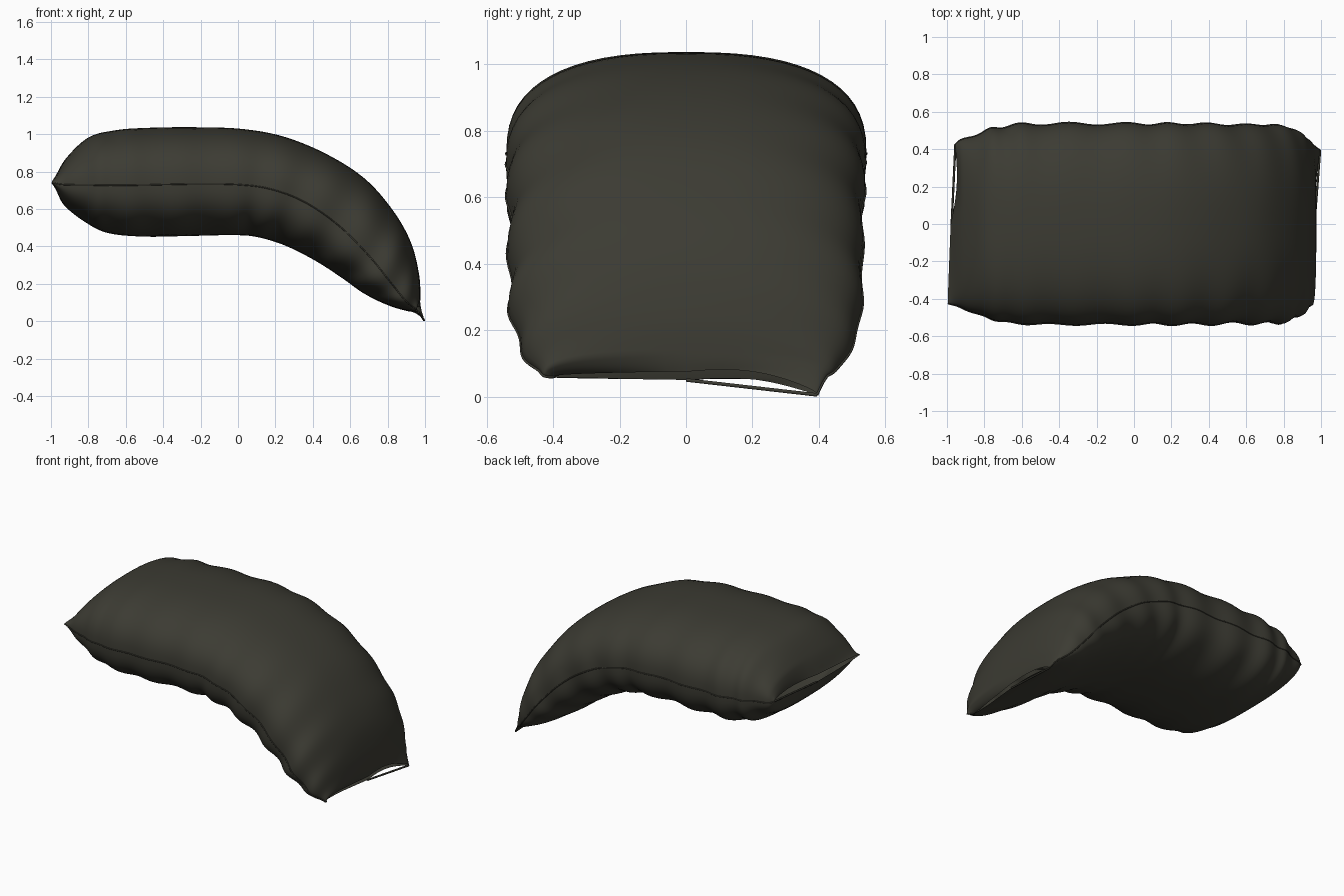
import bpy, math

if "Cube" in bpy.data.objects:
    bpy.data.objects.remove(bpy.data.objects["Cube"])

# one flat cloth colour
cloth = bpy.data.materials.new("dark_olive_cloth")
cloth.diffuse_color = (0.045, 0.044, 0.033, 1)
cloth.use_nodes = True
cloth.node_tree.nodes["Principled BSDF"].inputs["Base Color"].default_value = cloth.diffuse_color

# stations along the bag: seam x z, top x z, bottom x z, half width
STATIONS = [
    (-.975, .74, -.98, .765, -.975, .715, .425),
    (-.93, .73, -.92, .87, -.93, .62, .445),
    (-.80, .728, -.80, .982, -.81, .525, .495),
    (-.68, .726, -.66, 1.02, -.69, .47, .525),
    (-.50, .728, -.50, 1.033, -.50, .452, .535),
    (-.25, .733, -.25, 1.037, -.28, .455, .535),
    (0, .73, .02, 1.028, -.03, .46, .535),
    (.18, .705, .25, .985, .10, .45, .535),
    (.36, .635, .48, .89, .25, .405, .535),
    (.54, .51, .68, .76, .41, .325, .53),
    (.70, .35, .83, .59, .55, .235, .53),
    (.81, .215, .925, .42, .67, .15, .52),
    (.90, .105, .968, .25, .79, .09, .475),
    (.955, .062, .975, .13, .90, .055, .425),
    (.97, .05, .97, .075, .965, .05, .395),
]
STEPS, SIDES, POWER = 8, 64, 0.8
LAST = len(STATIONS) - 1


def spline(s):
    """Smooth interpolation of all station values."""
    i = min(int(s), LAST - 1)
    t = s - i
    a, b, c, d = (STATIONS[max(0, min(LAST, i + k))] for k in (-1, 0, 1, 2))
    return [q + .5 * t * (r - p + t * (2 * p - 5 * q + 4 * r - u
            + t * (3 * (q - r) + u - p))) for p, q, r, u in zip(a, b, c, d)]


def signed_power(v):
    return math.copysign(abs(v) ** POWER, v) if abs(v) > 1e-6 else 0.0


def ring(s):
    sx, sz, tx, tz, bx, bz, w = spline(s)
    left, right = max(0, 1 - s), max(0, s - LAST + 1)
    body = min(1, s / 2, (LAST - s) / 2)
    pts = []
    for j in range(SIDES):
        a = 2 * math.pi * j / SIDES
        t, h = signed_power(math.cos(a)), signed_power(math.sin(a))
        ex, ez = (tx, tz) if h >= 0 else (bx, bz)
        # gathered folds, strongest near the side seams and underneath
        fold = math.cos(2 * math.pi * (s * .85 + .12 * t)) + .4 * math.sin(5.1 * s + 2 * t)
        amount = body * fold * t * t
        thick = abs(h) * (1 + amount * (.03 if h > 0 else .075))
        if t < 0:
            thick *= 1 - .5 * max(left, right) * -t
        x = sx + (ex - sx) * thick
        z = sz + (ez - sz) * thick
        y = w * t * (1 + .013 * amount)
        # uneven corners and the slack half of each mouth
        slack = math.sin(math.pi * max(t, 0))
        x += left * (.02 * t + .022 * slack)
        x += right * ((.025 if t > 0 else .05) * t - .01 * slack)
        z += right * (-.045 * max(t, 0) + .025 * slack - .01 * min(t, 0))
        pts.append((x, y, z))
    return pts


rings = [ring(i / STEPS) for i in range(LAST * STEPS + 1)]

# stuffed bag body, open at both mouths
verts = [p for r in rings for p in r]
faces = []
for i in range(len(rings) - 1):
    for j in range(SIDES):
        k = (j + 1) % SIDES
        faces.append((i * SIDES + j, i * SIDES + k,
                      (i + 1) * SIDES + k, (i + 1) * SIDES + j))
mesh = bpy.data.meshes.new("bag_body")
mesh.from_pydata(verts, [], faces)
mesh.flip_normals()
mesh.materials.append(cloth)
mesh.polygons.foreach_set("use_smooth", [True] * len(faces))
mesh.update()
bpy.context.collection.objects.link(bpy.data.objects.new("bag_body", mesh))


def cord(name, points, radius):
    curve = bpy.data.curves.new(name, 'CURVE')
    curve.dimensions = '3D'
    curve.bevel_depth = radius
    curve.bevel_resolution = 1
    curve.use_fill_caps = True
    line = curve.splines.new('POLY')
    line.points.add(len(points) - 1)
    for p, co in zip(line.points, points):
        p.co = (*co, 1)
    curve.materials.append(cloth)
    bpy.context.collection.objects.link(bpy.data.objects.new(name, curve))


# stitched side seams
cord("back_seam", [r[0] for r in rings], .004)
cord("front_seam", [r[SIDES // 2] for r in rings], .004)

# hem strips bridging the slack half of each mouth
for name, r in (("left_mouth_hem", rings[0]), ("right_mouth_hem", rings[-1])):
    cord(name, [r[SIDES * 3 // 4], r[0]], .006)
